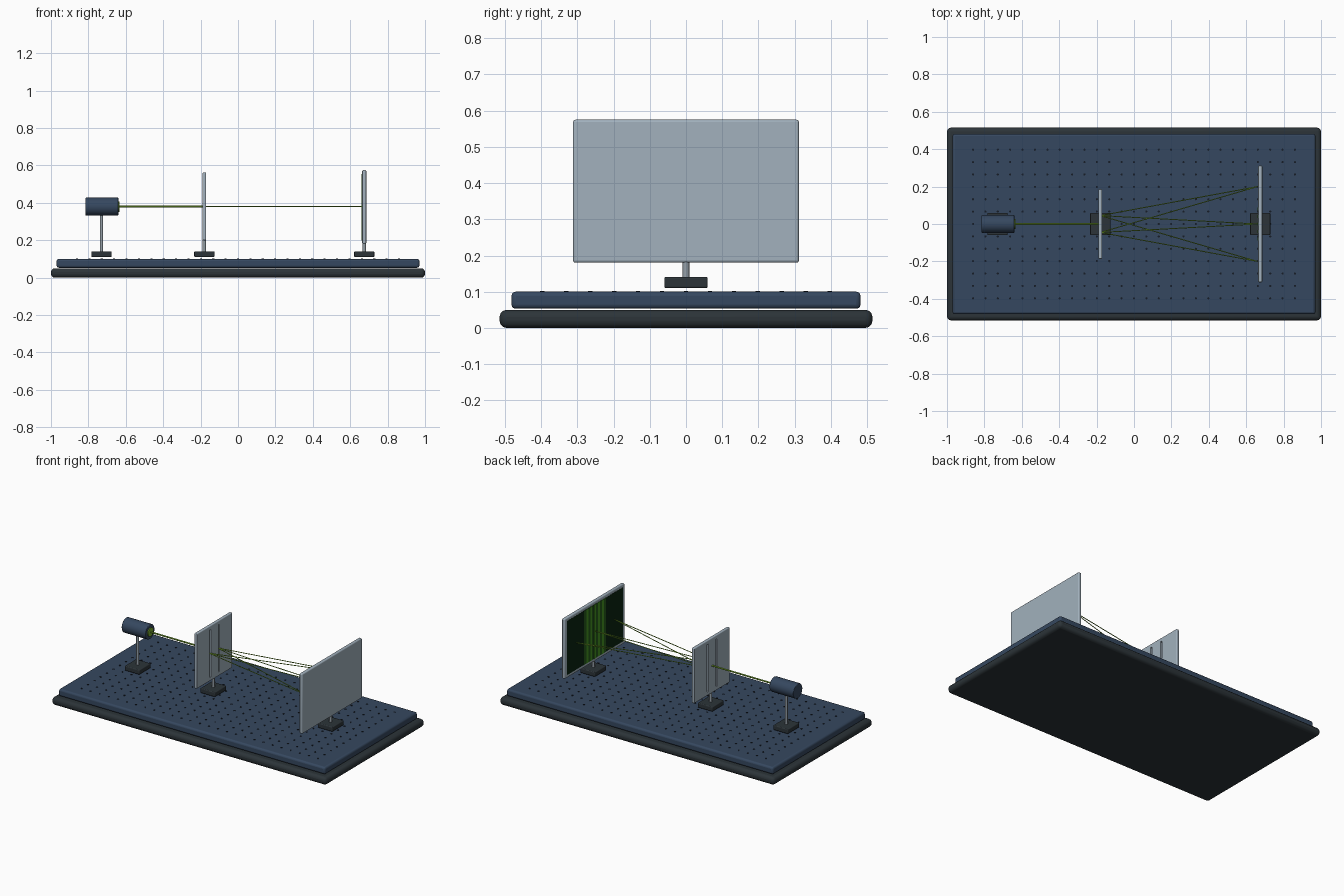
import bpy, bmesh, math
from mathutils import Vector, Matrix

if "Cube" in bpy.data.objects:
    bpy.data.objects.remove(bpy.data.objects["Cube"])


def material(name, r, g, b):
    m = bpy.data.materials.new(name)
    m.use_nodes = True
    m.diffuse_color = (r, g, b, 1)
    m.node_tree.nodes["Principled BSDF"].inputs["Base Color"].default_value = (r, g, b, 1)
    return m


CHARCOAL = material("charcoal", 0.025, 0.034, 0.04)
NAVY = material("navy", 0.036, 0.064, 0.115)
HOLE = material("hole black", 0.008, 0.012, 0.02)
PANEL = material("pale grey panel", 0.36, 0.44, 0.51)
STEEL = material("steel", 0.3, 0.35, 0.39)
BEAM = material("beam green", 0.2, 0.42, 0.03)
DARK = material("dark green", 0.003, 0.016, 0.005)
MID = material("mid green", 0.018, 0.1, 0.01)
BRIGHT = material("bright green", 0.06, 0.3, 0.015)


def finish(name, bm, mat):
    mesh = bpy.data.meshes.new(name)
    bm.to_mesh(mesh)
    bm.free()
    mesh.materials.append(mat)
    ob = bpy.data.objects.new(name, mesh)
    bpy.context.collection.objects.link(ob)
    return ob


def smooth(ob):
    bpy.ops.object.select_all(action='DESELECT')
    ob.select_set(True)
    bpy.context.view_layer.objects.active = ob
    bpy.ops.object.shade_smooth_by_angle(angle=math.radians(35))


def bevel(ob, width):
    mod = ob.modifiers.new("bevel", 'BEVEL')
    mod.width, mod.segments = width, 3
    mod.limit_method = 'ANGLE'


def box(name, mat, x, y, z, round_edge=0):
    """Box from three (low, high) ranges."""
    bm = bmesh.new()
    bmesh.ops.create_cube(bm, size=1)
    for v in bm.verts:
        v.co = [r[0] + (c + 0.5) * (r[1] - r[0]) for c, r in zip(v.co, (x, y, z))]
    ob = finish(name, bm, mat)
    if round_edge:
        bevel(ob, round_edge)
        smooth(ob)
    return ob


def rod(name, mat, start, end, radius, sides=24, round_edge=0):
    """Cylinder between two points."""
    a, b = Vector(start), Vector(end)
    bm = bmesh.new()
    turn = (b - a).to_track_quat('Z', 'Y').to_matrix().to_4x4()
    bmesh.ops.create_cone(bm, cap_ends=True, segments=sides, radius1=radius, radius2=radius,
                          depth=(b - a).length, matrix=Matrix.Translation((a + b) / 2) @ turn)
    ob = finish(name, bm, mat)
    if round_edge:
        bevel(ob, round_edge)
    smooth(ob)
    return ob


# Table
box("base", CHARCOAL, (-1, 1), (-0.515, 0.515), (0, 0.05), 0.02)
box("breadboard", NAVY, (-0.97, 0.97), (-0.482, 0.482), (0.053, 0.1), 0.012)

# Grid of threaded holes, as thin dark discs
bm = bmesh.new()
pitch = 0.0662
for i in range(-13, 14):
    for j in range(-6, 7):
        bmesh.ops.create_cone(bm, cap_ends=True, segments=10, radius1=0.006, radius2=0.006,
                              depth=0.003, matrix=Matrix.Translation((i * pitch, j * pitch, 0.101)))
finish("breadboard_holes", bm, HOLE)

# Feet and posts
LASER_X, SLIT_X, SCREEN_X, AXIS = -0.73, -0.18, 0.675, 0.38
for name, x, top in (("laser", LASER_X, 0.34), ("slit", SLIT_X, 0.205), ("screen", SCREEN_X, 0.19)):
    box(name + "_foot", CHARCOAL, (x - 0.054, x + 0.054), (-0.06, 0.06), (0.11, 0.141), 0.005)
    rod(name + "_post", STEEL, (x, 0, 0.138), (x, 0, top), 0.009)

# Laser
rod("laser_body", NAVY, (-0.815, 0, AXIS), (-0.64, 0, AXIS), 0.048, 32, 0.004)
rod("laser_aperture", BEAM, (-0.642, 0, AXIS), (-0.634, 0, AXIS), 0.028)

# Plate with two through slits
plate = box("slit_plate", PANEL, (SLIT_X - 0.01, SLIT_X + 0.01), (-0.186, 0.186), (0.2, 0.562), 0.005)
for side in (-1, 1):
    y = side * 0.045
    cutter = box("slit_cutter", PANEL, (SLIT_X - 0.1, SLIT_X + 0.1),
                 (y - 0.007, y + 0.007), (0.225, 0.537))
    cutter.hide_render = True
    cutter.hide_viewport = True
    cutter.display_type = 'WIRE'
    cut = plate.modifiers.new("slit", 'BOOLEAN')
    cut.operation, cut.solver, cut.object = 'DIFFERENCE', 'EXACT', cutter

# Bake the cuts and drop the cutters
bpy.context.view_layer.update()
evaluated = plate.evaluated_get(bpy.context.evaluated_depsgraph_get())
baked = bpy.data.meshes.new_from_object(evaluated)
plate.modifiers.clear()
plate.data = baked
for ob in [o for o in bpy.data.objects if o.name.startswith("slit_cutter")]:
    bpy.data.objects.remove(ob)

# Screen with interference pattern on the laser side
box("screen", PANEL, (SCREEN_X - 0.011, SCREEN_X + 0.011), (-0.312, 0.312), (0.18, 0.575), 0.007)
face = SCREEN_X - 0.011


def fringe(name, mat, y, half, lift):
    box(name, mat, (face - lift, face + 0.002), (y - half, y + half), (0.2, 0.555))


fringe("pattern_backing", DARK, 0, 0.29, 0.001)
fringe("pattern_glow", MID, 0, 0.115, 0.002)
for k in range(-2, 3):
    fringe("bright_fringe", BRIGHT, k * 0.04, 0.009, 0.003)

# Light beams
rod("laser_beam", BEAM, (-0.636, 0, AXIS), (SLIT_X - 0.01, 0, AXIS), 0.005, 12)
for side in (-1, 1):
    for target in (-0.2, 0, 0.2):
        rod("split_beam", BEAM, (SLIT_X, side * 0.045, AXIS), (face - 0.004, target, AXIS), 0.0025, 8)
